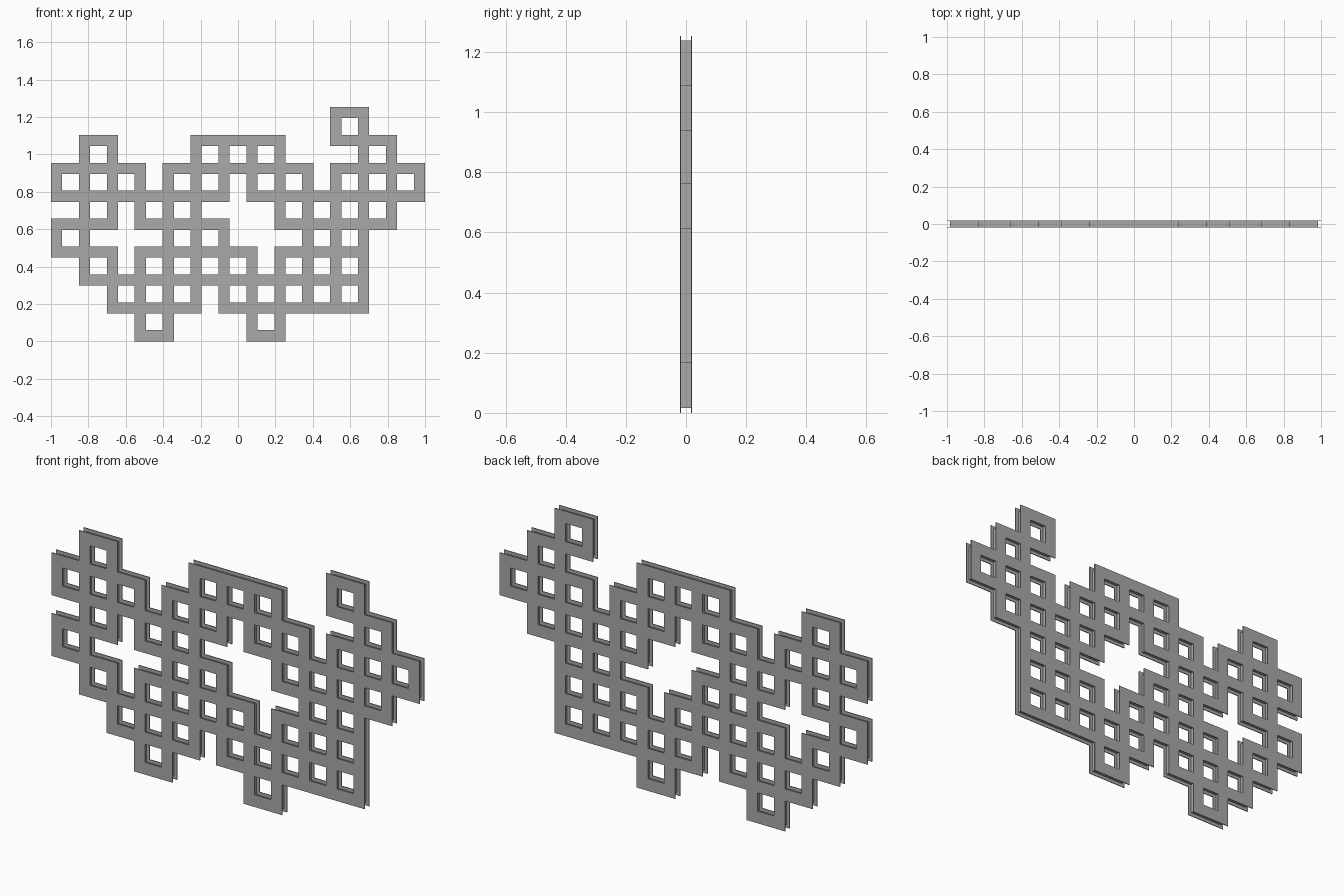
import bpy
import bmesh

if "Cube" in bpy.data.objects:
    bpy.data.objects.remove(bpy.data.objects["Cube"], do_unlink=True)

# Lattice layout, top row first: each # is a square window with a frame round it
ROWS = [
    "..........#..",
    ".#...###...#.",
    "###.##.##.###",
    ".#.##...####.",
    "#...##...##..",
    ".#.####.###..",
    "..###.#####..",
    "...#...#.....",
][::-1]
COLS = len(ROWS[0])
BAR = 0.06                      # width of the lattice bars
PITCH = (2 - BAR) / COLS
DEPTH = 0.04                    # full thickness
SHEET = 0.004                   # thickness of each outer sheet
INSET = 0.016                   # how far the core sits back from the edges

grey = bpy.data.materials.new("plain grey")
grey.use_nodes = True
GREY = (0.4, 0.4, 0.4, 1)
grey.diffuse_color = GREY
grey.node_tree.nodes["Principled BSDF"].inputs["Base Color"].default_value = GREY


def window(c, r):
    return 0 <= r < len(ROWS) and 0 <= c < COLS and ROWS[r][c] == "#"


def is_bar(i, j):
    """Even indices are bars, odd ones openings; a bar exists beside any window."""
    if i % 2 and j % 2:
        return False
    cols = [i // 2] if i % 2 else [i // 2 - 1, i // 2]
    rows = [j // 2] if j % 2 else [j // 2 - 1, j // 2]
    return any(window(c, r) for c in cols for r in rows)


def lattice(name, bar, y, thickness):
    """Flat lattice of bars of the given width, extruded from y towards the back."""
    def lines(count, start):
        return [start + PITCH * k + s * bar / 2 for k in range(count + 1) for s in (-1, 1)]

    xs = lines(COLS, -1 + BAR / 2)
    zs = lines(len(ROWS), BAR / 2)
    bm = bmesh.new()
    points = {}

    def vert(i, j):
        if (i, j) not in points:
            points[i, j] = bm.verts.new((xs[i], y, zs[j]))
        return points[i, j]

    for i in range(len(xs) - 1):
        for j in range(len(zs) - 1):
            if is_bar(i, j):
                bm.faces.new([vert(i, j), vert(i + 1, j), vert(i + 1, j + 1), vert(i, j + 1)])
    front = bm.faces[:]
    grown = bmesh.ops.extrude_face_region(bm, geom=front, use_keep_orig=True)["geom"]
    bmesh.ops.translate(bm, vec=(0, thickness, 0),
                        verts=[g for g in grown if isinstance(g, bmesh.types.BMVert)])
    bmesh.ops.recalc_face_normals(bm, faces=bm.faces)
    mesh = bpy.data.meshes.new(name)
    bm.to_mesh(mesh)
    bm.free()
    mesh.materials.append(grey)
    obj = bpy.data.objects.new(name, mesh)
    bpy.context.collection.objects.link(obj)
    return obj


# Two wide sheets with a narrower core between them
lattice("front_sheet", BAR, -DEPTH / 2, SHEET)
lattice("back_sheet", BAR, DEPTH / 2 - SHEET, SHEET)
lattice("recessed_core", BAR - 2 * INSET, -DEPTH / 2 + SHEET, DEPTH - 2 * SHEET)
